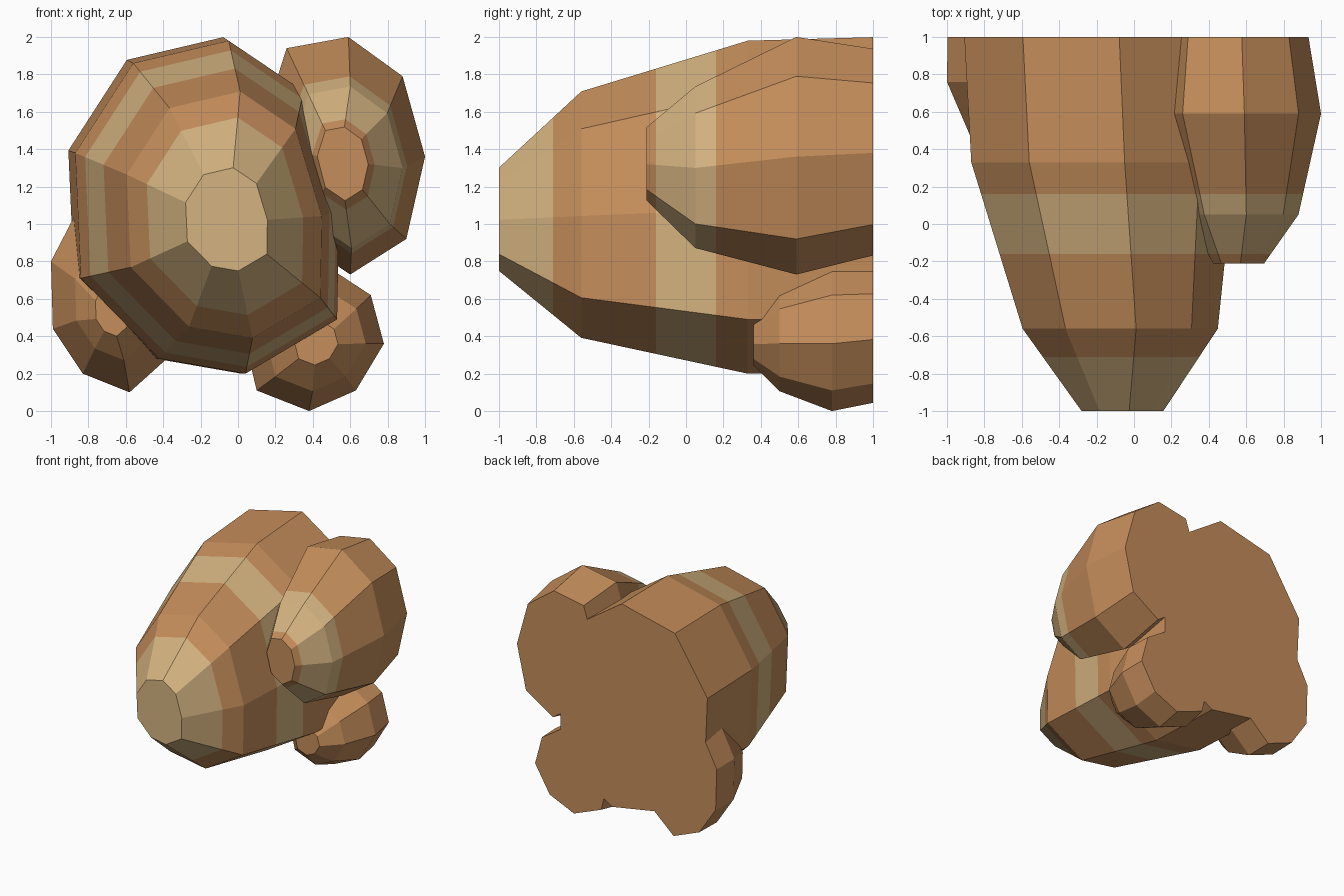
import bpy
import bmesh
from mathutils import Vector

start_cube = bpy.data.objects.get("Cube")
if start_cube:
    bpy.data.objects.remove(start_cube, do_unlink=True)


def make_material(name, colour):
    mat = bpy.data.materials.new(name)
    mat.use_nodes = True
    mat.diffuse_color = colour
    mat.node_tree.nodes["Principled BSDF"].inputs["Base Color"].default_value = colour
    return mat


brown = make_material("warm_brown", (0.56, 0.27, 0.105, 1))
tan = make_material("pale_tan", (0.66, 0.45, 0.215, 1))

# Depths where the colour changes, and the depth ranges that are tan
STRIPE_EDGES = (-0.71, -0.16, 0.16)


def is_stripe(y):
    return y < -0.71 or -0.16 < y < 0.16


def make_pod(name, centre, outline, sections):
    """Loft a faceted pod: each section is (y, centre x, centre z, scale)."""
    bm = bmesh.new()
    middle = Vector(centre)
    spokes = [Vector(p) - middle for p in outline]
    rings = []
    for y, cx, cz, scale in sections:
        rings.append([bm.verts.new((cx + s.x * scale, y, cz + s.y * scale))
                      for s in spokes])
    count = len(spokes)
    for near, far in zip(rings, rings[1:]):
        for i in range(count):
            j = (i + 1) % count
            bm.faces.new((near[i], near[j], far[j], far[i]))
    bm.faces.new(rings[0])
    bm.faces.new(rings[-1])

    # Cut the stripe borders, then colour by depth
    for y in STRIPE_EDGES:
        bmesh.ops.bisect_plane(bm, geom=bm.verts[:] + bm.edges[:] + bm.faces[:],
                               plane_co=(0, y, 0), plane_no=(0, 1, 0))
    bmesh.ops.recalc_face_normals(bm, faces=bm.faces[:])
    for face in bm.faces:
        face.material_index = int(is_stripe(face.calc_center_median().y))
        face.smooth = False

    mesh = bpy.data.meshes.new(name)
    bm.to_mesh(mesh)
    bm.free()
    mesh.materials.append(brown)
    mesh.materials.append(tan)
    pod = bpy.data.objects.new(name, mesh)
    bpy.context.collection.objects.link(pod)
    return pod


# Large central pod, nine sided
make_pod("main_pod", (-0.16, 1.09),
         [(-0.05, 1.98), (-0.56, 1.86), (-0.87, 1.38), (-0.84, 0.71), (-0.42, 0.28),
          (0.04, 0.2), (0.53, 0.49), (0.54, 1.08), (0.35, 1.71)],
         [(-1, -0.06, 1.025, 0.31), (-0.56, -0.07, 1.05, 0.74),
          (0.33, -0.16, 1.09, 1), (1, -0.19, 1.1, 1.01)])

# Medium pod at the upper left of the cluster
make_pod("upper_pod", (0.56, 1.36),
         [(0.59, 2), (0.26, 1.94), (0.12, 1.5), (0.26, 0.96),
          (0.6, 0.73), (0.9, 0.92), (1, 1.36), (0.88, 1.79)],
         [(-0.21, 0.56, 1.32, 0.31), (0.05, 0.58, 1.3, 0.68),
          (0.59, 0.56, 1.36, 1), (1, 0.55, 1.38, 0.87)])

# Small pod at the lower left of the cluster
make_pod("lower_left_pod", (0.41, 0.4),
         [(0.78, 0.36), (0.71, 0.62), (0.45, 0.79), (0.15, 0.72),
          (0.03, 0.4), (0.1, 0.11), (0.38, 0), (0.63, 0.11)],
         [(0.36, 0.42, 0.37, 0.31), (0.5, 0.42, 0.39, 0.71),
          (0.78, 0.41, 0.4, 1), (1, 0.41, 0.42, 0.94)])

# Small pod at the lower right of the cluster
make_pod("lower_right_pod", (-0.66, 0.58),
         [(-1, 0.8), (-0.99, 0.44), (-0.83, 0.2), (-0.58, 0.1),
          (-0.38, 0.28), (-0.32, 0.65), (-0.5, 0.98), (-0.86, 1.07)],
         [(0.34, -0.67, 0.53, 0.27), (0.46, -0.66, 0.57, 0.62),
          (0.76, -0.66, 0.58, 1), (1, -0.66, 0.58, 0.99)])
